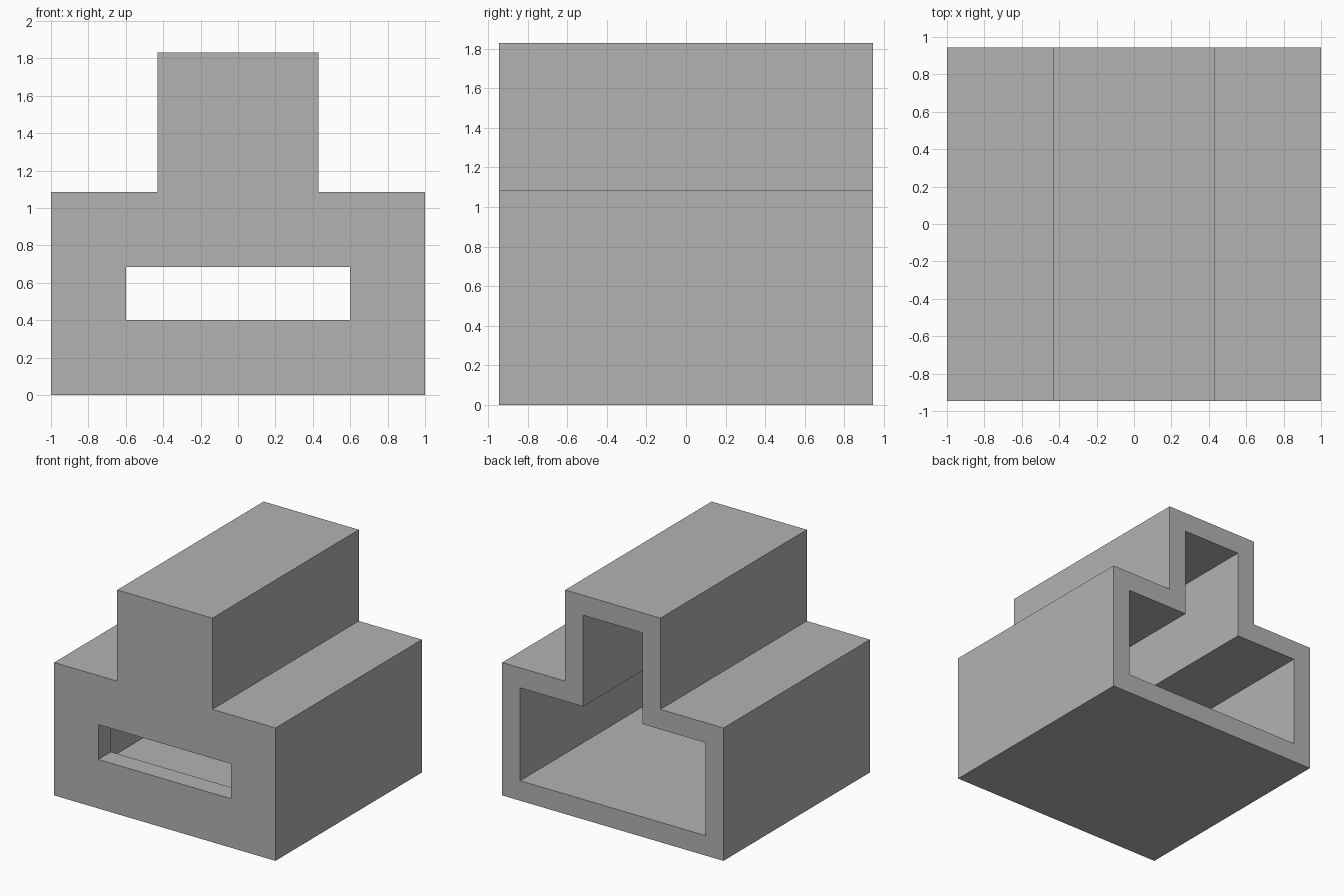
import bpy
import bmesh

default = bpy.data.objects.get("Cube")
if default:
    bpy.data.objects.remove(default, do_unlink=True)

# Main dimensions
HALF_BASE, HALF_TOP, HALF_DEPTH = 1.0, 0.43, 0.945
SHOULDER, HEIGHT = 1.085, 1.83
WALL = 0.163

grey = bpy.data.materials.new("plain grey")
grey.use_nodes = True
color = (0.45, 0.45, 0.45, 1.0)
grey.diffuse_color = color
grey.node_tree.nodes["Principled BSDF"].inputs["Base Color"].default_value = color


def extrude_profile(name, right_half, y_front, y_back):
    """Mirror a right-half (x, z) profile and extrude it along y."""
    outline = right_half + [(-x, z) for x, z in reversed(right_half)]
    bm = bmesh.new()
    face = bm.faces.new([bm.verts.new((x, y_front, z)) for x, z in outline])
    result = bmesh.ops.extrude_face_region(bm, geom=[face])
    moved = [v for v in result["geom"] if isinstance(v, bmesh.types.BMVert)]
    bmesh.ops.translate(bm, verts=moved, vec=(0, y_back - y_front, 0))
    bmesh.ops.recalc_face_normals(bm, faces=bm.faces)
    mesh = bpy.data.meshes.new(name)
    bm.to_mesh(mesh)
    bm.free()
    mesh.materials.append(grey)
    obj = bpy.data.objects.new(name, mesh)
    bpy.context.scene.collection.objects.link(obj)
    return obj


def stepped(inset):
    """Right half of the stepped outline, shrunk by the wall thickness."""
    base, top = HALF_BASE - inset, HALF_TOP - inset
    shoulder = SHOULDER - inset
    return [(base, inset), (base, shoulder), (top, shoulder), (top, HEIGHT - inset)]


def cut(target, cutter):
    """Subtract the cutter, apply the result and remove the cutter."""
    cutter.hide_render = True
    mod = target.modifiers.new("cut", "BOOLEAN")
    mod.operation = "DIFFERENCE"
    mod.solver = "EXACT"
    mod.object = cutter
    bpy.context.view_layer.objects.active = target
    bpy.ops.object.modifier_apply(modifier=mod.name)
    bpy.data.objects.remove(cutter, do_unlink=True)


# Stepped housing, closed at the front
housing = extrude_profile("stepped_housing", stepped(0), -HALF_DEPTH, HALF_DEPTH)

# Cavity that follows the outline and opens at the back
cut(housing, extrude_profile("cavity_cutter", stepped(WALL),
                             -HALF_DEPTH + WALL, HALF_DEPTH + 0.5))

# Wide slot through the front wall
cut(housing, extrude_profile("slot_cutter", [(0.6, 0.4), (0.6, 0.685)],
                             -HALF_DEPTH - 0.5, 0))
